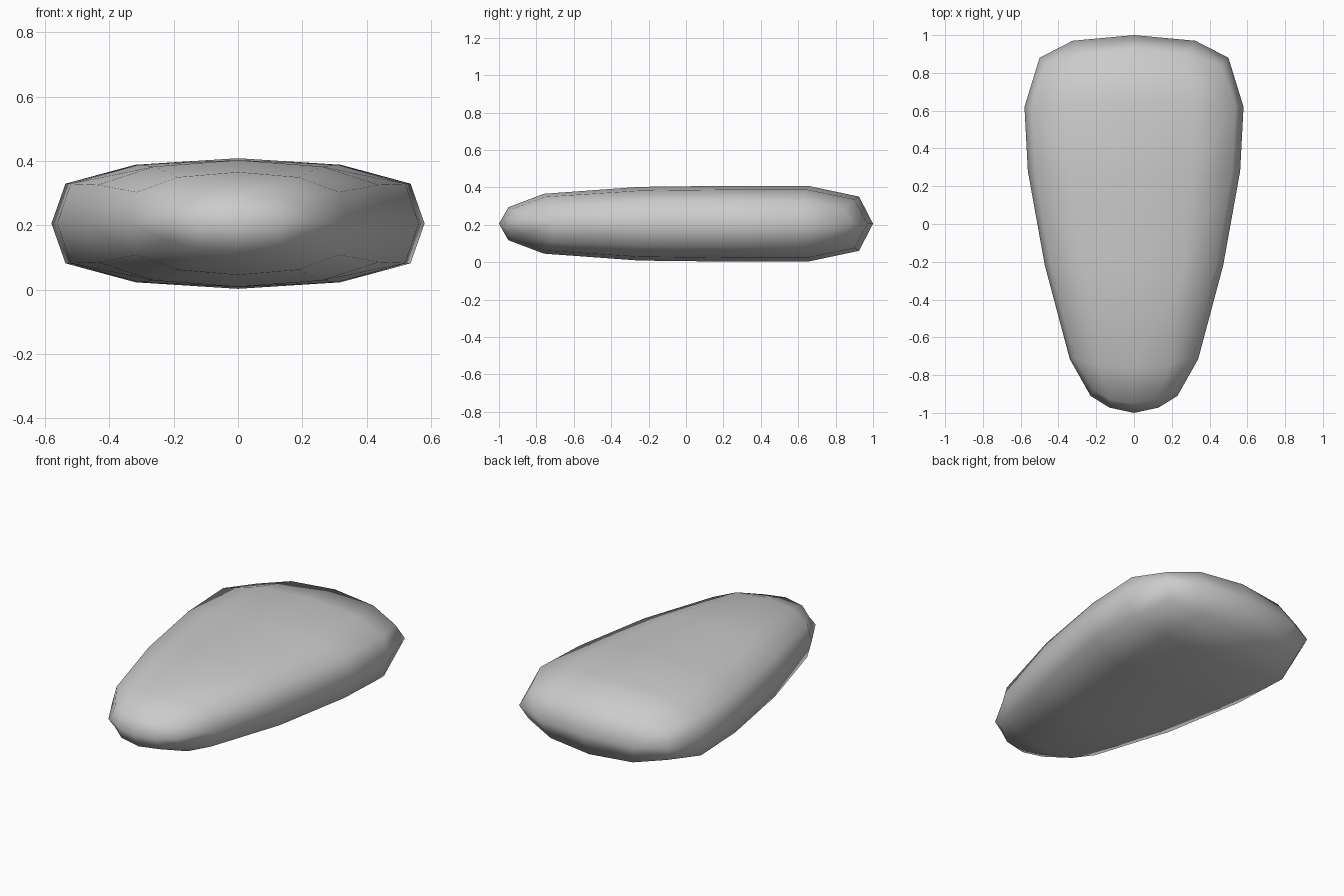
import bpy, bmesh

if "Cube" in bpy.data.objects:
    bpy.data.objects.remove(bpy.data.objects["Cube"])

# Cross-section fractions from the centre line out to the side
PROFILE = [(0, 1), (0.55, 0.90), (0.925, 0.61), (1, 0)]

# Rings from front to back: y at centre, shoulder, corner and side, half width, half height
RINGS = [
    ((-0.95, -0.93, -0.875, -0.91), 0.23, 0.088),
    ((-0.76, -0.75, -0.71, -0.715), 0.34, 0.16),
    ((-0.25, -0.245, -0.225, -0.22), 0.472, 0.197),
    ((0.25, 0.255, 0.275, 0.28), 0.562, 0.203),
    ((0.65, 0.645, 0.625, 0.62), 0.58, 0.203),
    ((0.925, 0.90, 0.84, 0.88), 0.50, 0.145),
]

bm = bmesh.new()

# Quarter shell between the rings
rows = [[bm.verts.new((fx * w, y, fz * h)) for (fx, fz), y in zip(PROFILE, ys)]
        for ys, w, h in RINGS]
for a, b in zip(rows, rows[1:]):
    for j in range(3):
        bm.faces.new((a[j], a[j + 1], b[j + 1], b[j]))

# Rounded end caps
for row, y_mid, x_out, y_out in ((rows[0], -1.0, 0.13, -0.972),
                                 (rows[-1], 1.0, 0.325, 0.97)):
    mid = bm.verts.new((0, y_mid, 0))
    out = bm.verts.new((x_out, y_out, 0))
    bm.faces.new((mid, out, row[1], row[0]))
    bm.faces.new((out, row[3], row[2], row[1]))

# Face everything outwards
bm.normal_update()
for f in bm.faces:
    f.smooth = True
    if f.normal.dot(f.calc_center_median()) < 0:
        f.normal_flip()

mesh = bpy.data.meshes.new("rounded_wedge")
bm.to_mesh(mesh)
bm.free()
wedge = bpy.data.objects.new("rounded_wedge", mesh)
bpy.context.collection.objects.link(wedge)
wedge.location.z = 0.206

# Mirror left to right and top to bottom
mirror = wedge.modifiers.new("mirror", 'MIRROR')
mirror.use_axis = (True, False, True)
mirror.merge_threshold = 0.001
